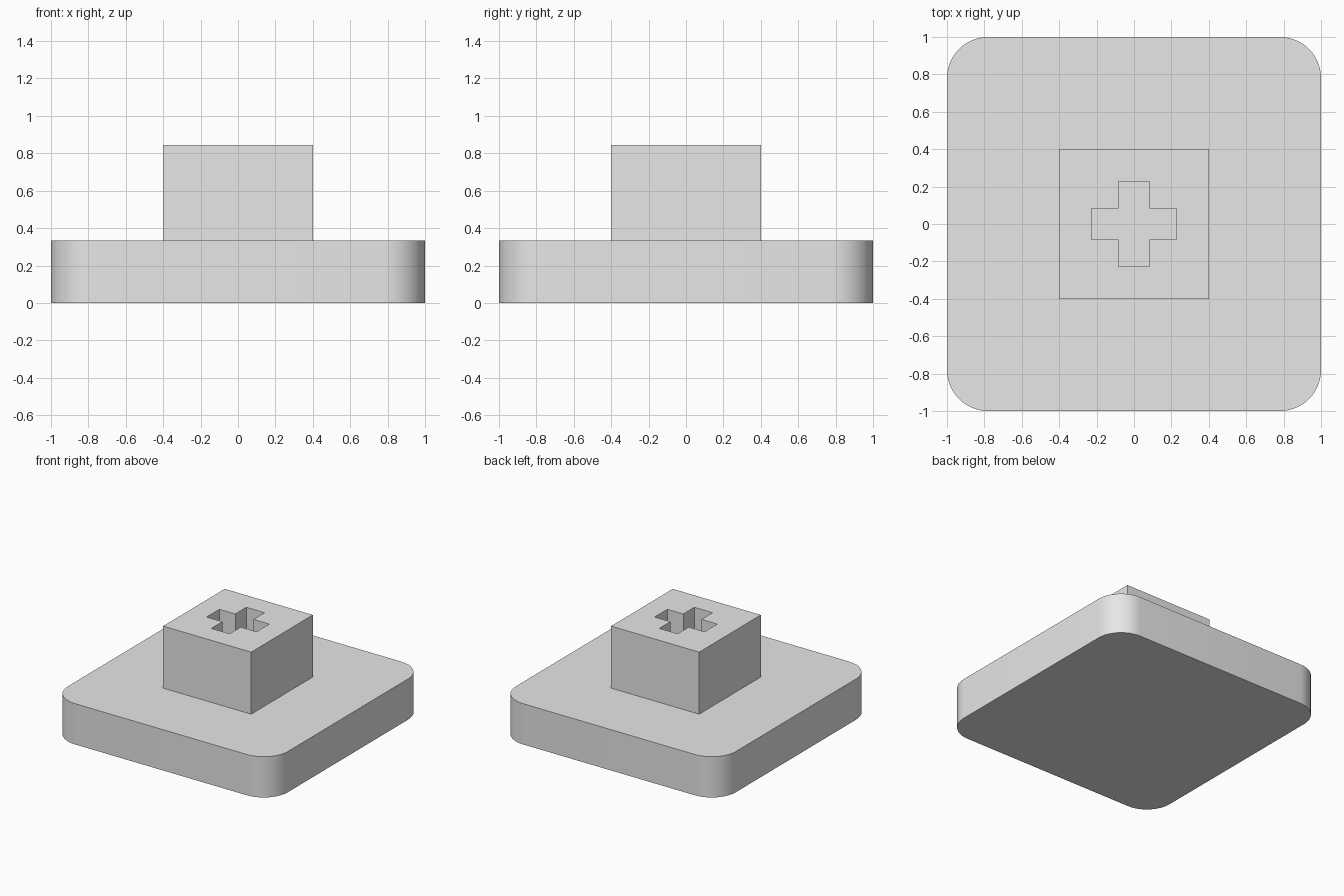
import bpy
import bmesh
from math import cos, sin, pi, radians

default = bpy.data.objects.get("Cube")
if default:
    bpy.data.objects.remove(default, do_unlink=True)

BASE_TOP = 0.335
STEM_TOP = 0.845
CORNER_RADIUS = 0.22
SOCKET_DEPTH = 0.42

# One plain grey for the whole model
grey = bpy.data.materials.new("plain_grey")
grey.use_nodes = True
colour = (0.8, 0.8, 0.8, 1)
grey.diffuse_color = colour
grey.node_tree.nodes["Principled BSDF"].inputs["Base Color"].default_value = colour


def prism(name, outline, bottom, top):
    """Extrude a counter-clockwise outline from bottom to top."""
    bm = bmesh.new()
    face = bm.faces.new([bm.verts.new((x, y, bottom)) for x, y in outline])
    moved = bmesh.ops.extrude_face_region(bm, geom=[face], use_keep_orig=True)
    verts = [v for v in moved["geom"] if isinstance(v, bmesh.types.BMVert)]
    bmesh.ops.translate(bm, verts=verts, vec=(0, 0, top - bottom))
    bmesh.ops.recalc_face_normals(bm, faces=bm.faces)
    mesh = bpy.data.meshes.new(name)
    bm.to_mesh(mesh)
    bm.free()
    mesh.materials.append(grey)
    obj = bpy.data.objects.new(name, mesh)
    bpy.context.collection.objects.link(obj)
    return obj


def activate(obj):
    bpy.ops.object.select_all(action="DESELECT")
    obj.select_set(True)
    bpy.context.view_layer.objects.active = obj


def four_turns(points):
    """Repeat points about the centre in four quarter turns."""
    result = []
    for _ in range(4):
        result += points
        points = [(-y, x) for x, y in points]
    return result


# Base plate with rounded corners
steps = 12
centre = 1 - CORNER_RADIUS
corner = [(centre + CORNER_RADIUS * cos(i / steps * pi / 2),
           centre + CORNER_RADIUS * sin(i / steps * pi / 2))
          for i in range(steps + 1)]
base = prism("base_plate", four_turns(corner), 0, BASE_TOP)
activate(base)
bpy.ops.object.shade_smooth_by_angle(angle=radians(30))

# Square stem, seated slightly into the plate
stem = prism("stem", four_turns([(0.4, 0.4)]), BASE_TOP - 0.01, STEM_TOP)

# Cross-shaped socket cut into the stem
arm, half = 0.227, 0.083
cross = four_turns([(arm, -half), (arm, half), (half, half)])
cutter = prism("socket_cutter", cross, STEM_TOP - SOCKET_DEPTH, STEM_TOP + 0.1)
cutter.hide_render = True
cut = stem.modifiers.new("socket", "BOOLEAN")
cut.operation = "DIFFERENCE"
cut.solver = "EXACT"
cut.object = cutter
activate(stem)
bpy.ops.object.modifier_apply(modifier=cut.name)
bpy.data.objects.remove(cutter, do_unlink=True)
